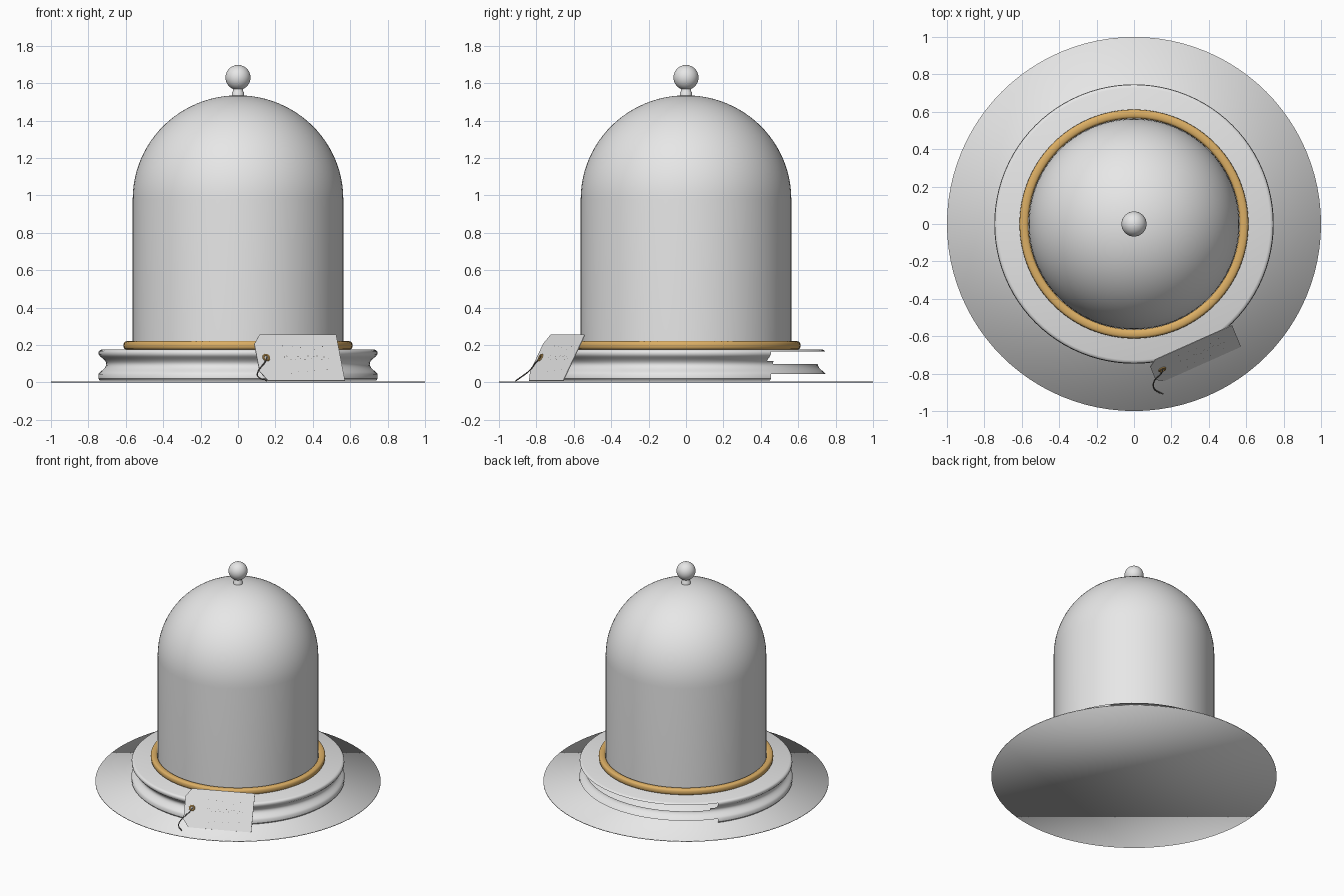
import bpy, bmesh, math, random
from mathutils import Vector

cube = bpy.data.objects.get("Cube")
if cube:
    bpy.data.objects.remove(cube)


def material(name, colour):
    m = bpy.data.materials.new(name)
    m.use_nodes = True
    m.diffuse_color = (*colour, 1)
    m.node_tree.nodes["Principled BSDF"].inputs["Base Color"].default_value = (*colour, 1)
    return m


grey = material("pale grey", (0.8, 0.8, 0.8))
brass = material("warm brass", (0.72, 0.43, 0.13))
dark = material("dark twine", (0.12, 0.11, 0.1))


def finish(name, bm, mat, angle=40):
    mesh = bpy.data.meshes.new(name)
    bm.to_mesh(mesh)
    bm.free()
    mesh.materials.append(mat)
    ob = bpy.data.objects.new(name, mesh)
    bpy.context.collection.objects.link(ob)
    bpy.ops.object.select_all(action='DESELECT')
    ob.select_set(True)
    bpy.context.view_layer.objects.active = ob
    if angle:
        bpy.ops.object.shade_smooth_by_angle(angle=math.radians(angle))
    return ob


def lathe(name, profile, mat, closed=False, steps=96, gap=None):
    """Spin (radius, height) points; gap(point) removes faces by their centre."""
    bm = bmesh.new()
    pts = [bm.verts.new((r, 0, z)) for r, z in profile]
    edges = [bm.edges.new(p) for p in zip(pts, pts[1:])]
    if closed:
        edges.append(bm.edges.new((pts[-1], pts[0])))
    bmesh.ops.spin(bm, geom=pts + edges, cent=(0, 0, 0), axis=(0, 0, 1),
                   angle=math.tau, steps=steps)
    bmesh.ops.remove_doubles(bm, verts=bm.verts, dist=1e-5)
    bmesh.ops.dissolve_degenerate(bm, edges=bm.edges, dist=1e-6)
    bmesh.ops.recalc_face_normals(bm, faces=bm.faces)
    if gap:
        lost = [f for f in bm.faces if gap(f.calc_center_median())]
        bmesh.ops.delete(bm, geom=lost, context='FACES')
    return finish(name, bm, mat)


# Thin ground disc, softly shaded over its edge
bm = bmesh.new()
bmesh.ops.create_cone(bm, cap_ends=True, segments=96, radius1=1, radius2=1, depth=0.006)
bmesh.ops.translate(bm, verts=bm.verts, vec=(0, 0, 0.003))
finish("ground_disc", bm, grey, 180)


# Moulded base, its rear rims open
def rear_gap(c):
    if math.hypot(c.x, c.y) < 0.6:
        return False
    return c.y > 0.45 and (0.1 < c.z < 0.163 or c.z < 0.042)


cove = [(0.738 - 0.034 * math.sin(math.pi * i / 10), 0.14 - 0.085 * i / 10)
        for i in range(11)]
lathe("base", [(0, 0.176), (0.728, 0.176), (0.74, 0.171), (0.745, 0.164), (0.745, 0.15)]
      + cove + [(0.747, 0.044), (0.747, 0.02), (0.738, 0.01)], grey, gap=rear_gap)


# Brass ring around the foot of the dome
def rounded(v):
    return math.copysign(abs(v) ** 0.7, v)


section = [(0.588 + 0.024 * rounded(math.cos(a)), 0.198 + 0.023 * rounded(math.sin(a)))
           for a in (math.tau * i / 16 for i in range(16))]
lathe("brass_ring", section, brass, closed=True)

# Bell dome
arc = [(0.563 * math.cos(a), 0.98 + 0.555 * math.sin(a))
       for a in (math.pi / 2 * i / 24 for i in range(25))]
lathe("dome", [(0.563, 0.177)] + arc, grey)

# Knob and its neck
lathe("knob_neck", [(0.032, 1.52), (0.032, 1.55), (0.028, 1.555), (0.028, 1.58)], grey, steps=32)
bm = bmesh.new()
bmesh.ops.create_uvsphere(bm, u_segments=40, v_segments=24, radius=0.067)
bmesh.ops.translate(bm, verts=bm.verts, vec=(0, 0, 1.63))
finish("knob", bm, grey)

# Paper tag leaning on the base, laid out in its own two directions
corner = Vector((0.115, -0.725, 0.255))
along = Vector((0.41, 0.183, 0))
down = Vector((0.047, -0.115, -0.245))
normal = down.cross(along).normalized()
if normal.y > 0:
    normal.negate()


def on_tag(u, v, lift=0.0):
    return corner + along * u + down * v + normal * lift


bm = bmesh.new()
outline = [(0, 0), (1, 0), (1, 1), (0, 1), (-0.09, 0.8), (-0.09, 0.2)]
face = bm.faces.new([bm.verts.new(on_tag(u, v)) for u, v in outline])
back = bmesh.ops.extrude_face_region(bm, geom=[face])
bmesh.ops.translate(bm, vec=normal * -0.004,
                    verts=[g for g in back["geom"] if isinstance(g, bmesh.types.BMVert)])
bmesh.ops.recalc_face_normals(bm, faces=bm.faces)
finish("tag", bm, grey, 0)

# Small flecks on the tag face
random.seed(4)
bm = bmesh.new()
for row, count in ((0.28, 5), (0.5, 14), (0.8, 5)):
    for i in range(count):
        u = 0.25 + 0.6 * (i + random.random() * 0.6) / count
        v = row + random.uniform(-0.05, 0.05)
        bm.faces.new([bm.verts.new(on_tag(u + a, v + b, 0.001)) for a, b in
                      ((0, 0), (0.01, 0), (0.01, 0.016), (0, 0.016))])
finish("tag_flecks", bm, dark, 0)

# Brass eyelet
bpy.ops.mesh.primitive_torus_add(major_radius=0.016, minor_radius=0.006, major_segments=24,
                                 minor_segments=8, location=on_tag(0.03, 0.5, 0.001),
                                 rotation=normal.to_track_quat('Z', 'Y').to_euler())
eyelet = bpy.context.object
eyelet.name = "eyelet"
eyelet.data.materials.append(brass)
bpy.ops.object.shade_smooth_by_angle()

# Twine hanging from the eyelet
curve = bpy.data.curves.new("twine", 'CURVE')
curve.dimensions = '3D'
curve.bevel_depth = 0.0035
curve.bevel_resolution = 2
path = [(0.155, -0.775, 0.135), (0.145, -0.8, 0.11), (0.108, -0.84, 0.06),
        (0.108, -0.88, 0.03), (0.155, -0.91, 0.009)]
spline = curve.splines.new('BEZIER')
spline.bezier_points.add(len(path) - 1)
for point, co in zip(spline.bezier_points, path):
    point.co = co
    point.handle_left_type = point.handle_right_type = 'AUTO'
curve.materials.append(dark)
bpy.context.collection.objects.link(bpy.data.objects.new("twine", curve))
